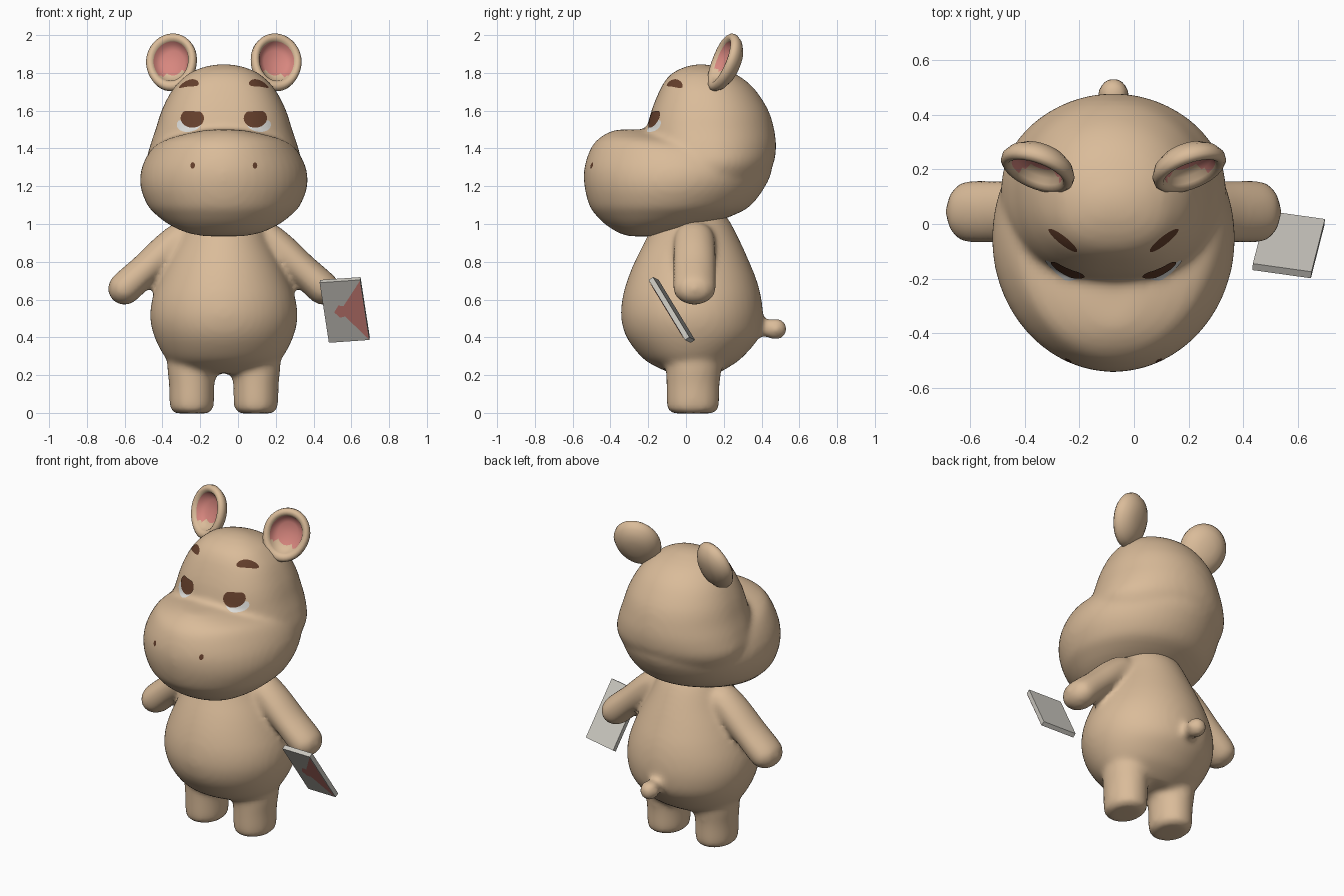
import bpy, bmesh, math
from mathutils import Matrix, Vector
from mathutils.bvhtree import BVHTree

CENTRE = Vector((-0.075, 0, 0))   # the figure's own middle line

cube = bpy.data.objects.get("Cube")
if cube:
    bpy.data.objects.remove(cube, do_unlink=True)


def material(name, rgb):
    m = bpy.data.materials.new(name)
    m.use_nodes = True
    m.diffuse_color = (*rgb, 1)
    m.node_tree.nodes["Principled BSDF"].inputs["Base Color"].default_value = (*rgb, 1)
    return m


tan = material("tan skin", (0.70, 0.50, 0.32))
pink = material("pink", (0.68, 0.24, 0.21))
brown = material("dark brown", (0.13, 0.05, 0.025))
white = material("eye white", (0.72, 0.72, 0.70))
paper = material("paper grey", (0.62, 0.60, 0.55))


def finish(bm, name, mats, location=CENTRE, smooth=True):
    me = bpy.data.meshes.new(name)
    for f in bm.faces:
        f.smooth = smooth
    bm.to_mesh(me)
    bm.free()
    for m in mats:
        me.materials.append(m)
    ob = bpy.data.objects.new(name, me)
    ob.location = location
    bpy.context.collection.objects.link(ob)
    return ob


def refine(rings, steps=4):
    """Run a smooth curve through the rings."""
    pts = [Vector(r) for r in rings]
    out = []
    for i in range(len(pts) - 1):
        b, c = pts[i], pts[i + 1]
        a, d = pts[max(i - 1, 0)], pts[min(i + 2, len(pts) - 1)]
        for k in range(steps):
            t = k / steps
            out.append(0.5 * (2 * b + (c - a) * t + (2 * a - 5 * b + 4 * c - d) * t * t
                              + (3 * b - a - 3 * c + d) * t ** 3))
    return out + [pts[-1]]


def loft(bm, rings, matrix=Matrix(), front_power=2, n=48):
    """Closed form from rings of (z, half width, front y, back y)."""
    loops = []
    for z, w, yf, yb in refine(rings):
        loop = []
        for i in range(n):
            a = math.tau * i / n
            c, s = math.cos(a), math.sin(a)
            e = 2 / (front_power if s < 0 else 2)
            x = w * math.copysign(abs(c) ** e, c)
            y = (yf + yb) / 2 + (yb - yf) / 2 * math.copysign(abs(s) ** e, s)
            loop.append(bm.verts.new(matrix @ Vector((x, y, z))))
        loops.append(loop)
    for lo, hi in zip(loops, loops[1:]):
        for i in range(n):
            j = (i + 1) % n
            bm.faces.new((lo[i], lo[j], hi[j], hi[i]))
    bm.faces.new(loops[0][::-1])
    bm.faces.new(loops[-1])


def blend(ob):
    """Fuse overlapping forms into one soft skin."""
    r = ob.modifiers.new("fuse", 'REMESH')
    r.mode = 'VOXEL'
    r.voxel_size = 0.018
    r.use_smooth_shade = True
    s = ob.modifiers.new("soften", 'SMOOTH')
    s.factor = 0.5
    s.iterations = 8


# Head: skull and wide muzzle
bm = bmesh.new()
loft(bm, [(1.15, .34, -.15, .36), (1.3, .41, -.2, .455), (1.4, .395, -.21, .477),
          (1.5, .362, -.207, .467), (1.6, .33, -.183, .437), (1.7, .28, -.143, .375),
          (1.76, .23, -.11, .315), (1.8, .18, -.07, .25), (1.83, .11, -.01, .17),
          (1.845, .04, .05, .11)], front_power=2.4)
loft(bm, [(.935, .1, -.3, -.17), (.955, .2, -.36, -.08), (1.0, .295, -.43, .12),
          (1.05, .36, -.48, .26), (1.1, .405, -.513, .345), (1.2, .442, -.538, .42),
          (1.3, .434, -.538, .455), (1.4, .38, -.505, .4), (1.45, .3, -.465, .15),
          (1.485, .17, -.41, -.05), (1.5, .08, -.36, -.15)])
head = finish(bm, "head", [tan])
blend(head)

# Body with legs, arms and tail
bm = bmesh.new()
loft(bm, [(.21, .18, -.08, .17), (.25, .26, -.17, .24), (.3, .315, -.24, .305),
          (.4, .367, -.315, .387), (.5, .39, -.343, .407), (.6, .38, -.338, .4),
          (.7, .345, -.312, .375), (.8, .3, -.272, .335), (.9, .25, -.222, .29),
          (1.0, .21, -.175, .24), (1.06, .19, -.15, .2)])
slope = math.atan2(-.325, .295)
for s in (1, -1):
    loft(bm, [(-.003, .08, -.06, .13), (.01, .105, -.09, .163), (.04, .117, -.102, .175),
              (.15, .12, -.104, .178), (.25, .13, -.105, .19), (.36, .12, -.1, .2)],
         Matrix.Translation((s * .17, 0, 0)))
    arm = [(-.088, .02, .03), (-.075, .048, .065), (-.045, .075, .098), (0, .088, .114),
           (.15, .085, .114), (.3, .09, .112), (.42, .08, .1), (.47, .05, .06)]
    loft(bm, [(z, w, -y, y) for z, w, y in arm],
         Matrix.Translation((s * .525, .045, .66)) @ Matrix.Rotation(s * slope, 4, 'Y'))
tail = [(.33, .035), (.42, .045), (.47, .058), (.51, .048), (.535, .018)]
loft(bm, [(z, r, -r, r) for z, r in tail],
     Matrix.Translation((0, 0, .445)) @ Matrix.Rotation(-math.pi / 2, 4, 'X'))
blend(finish(bm, "body", [tan]))

# Ears: dished cups with pink lining
cup = [(0, -.062), (.045, -.058), (.085, -.047), (.12, -.022), (.138, .008), (.137, .03),
       (.125, .043), (.108, .042), (.096, .028), (.088, .005), (.06, -.012), (0, -.02)]
for s, side in ((1, "left"), (-1, "right")):
    bm = bmesh.new()
    n = 40
    loops = []
    for r, d in cup:
        loop = []
        for i in range(n):
            c, q = math.cos(math.tau * i / n), math.sin(math.tau * i / n)
            loop.append(bm.verts.new((r * c, -d, r * q * (1.08 if q > 0 else 1.25))))
        loops.append(loop)
    for k, (lo, hi) in enumerate(zip(loops, loops[1:])):
        for i in range(n):
            j = (i + 1) % n
            f = bm.faces.new((lo[i], lo[j], hi[j], hi[i]))
            if k >= 8 and f.calc_center_median().z > -.062:
                f.material_index = 1
    bmesh.ops.remove_doubles(bm, verts=bm.verts, dist=1e-5)
    bmesh.ops.recalc_face_normals(bm, faces=bm.faces)
    bm.transform(Matrix.Translation((s * .272, .22, 1.86))
                 @ Matrix.Rotation(s * .33, 4, 'Z') @ Matrix.Rotation(-.35, 4, 'X')
                 @ Matrix.Rotation(s * .25, 4, 'Y'))
    finish(bm, side + "_ear", [tan, pink])

# Face details: thin patches laid on the head
bpy.context.view_layer.update()
surface = BVHTree.FromObject(head, bpy.context.evaluated_depsgraph_get())


def patch(name, mat, centre, rx, ry, tilt=0, lid=1, lift=.003, from_top=False):
    bm = bmesh.new()
    n, rows = 28, 6
    ray = Vector((0, 0, -1)) if from_top else Vector((0, 1, 0))

    def place(u, v):
        u, v = (u * math.cos(tilt) - v * math.sin(tilt) + centre[0],
                u * math.sin(tilt) + v * math.cos(tilt) + centre[1])
        start = Vector((u, v, 3)) if from_top else Vector((u, -2, v))
        hit = surface.ray_cast(start, ray)[0]
        return bm.verts.new((hit if hit else start) - ray * lift)

    middle = place(0, 0)
    last = None
    for k in range(1, rows + 1):
        t = k / rows
        loop = []
        for i in range(n):
            a = math.tau * i / n
            loop.append(place(t * rx * math.cos(a), t * ry * min(math.sin(a), lid)))
        for i in range(n):
            j = (i + 1) % n
            if last:
                bm.faces.new((last[i], loop[i], loop[j], last[j]))
            else:
                bm.faces.new((middle, loop[i], loop[j]))
        last = loop
    finish(bm, name, [mat])


for s, side in ((1, "left"), (-1, "right")):
    patch(side + "_eye_white", white, (s * .185, 1.53), .065, .042, -s * .15, .6)
    patch(side + "_iris", brown, (s * .167, 1.56), .062, .05, s * .05, .75, .007)
    patch(side + "_nostril", brown, (s * .165, 1.31), .012, .017)
    patch(side + "_eyebrow", brown, (s * .185, -.06), .066, .015, s * .67, lift=.004,
          from_top=True)

# Letter held out by the left hand
across = Vector((.215, -.03, .015)).normalized()
normal = across.cross(Vector((0, .205, -.33))).normalized()
down = normal.cross(across)
frame = Matrix((across, down, normal)).transposed().to_4x4()
spot = Vector((.565, -.075, .545))
bm = bmesh.new()
bmesh.ops.create_cube(bm, size=1, matrix=Matrix.Diagonal((.217, .375, .028, 1)))
bm.transform(frame)
finish(bm, "envelope", [paper], spot, smooth=False)

bm = bmesh.new()
outline = [(.106, -.182), (0, -.035), (-.028, -.04), (-.055, 0), (-.028, .036), (0, .03),
           (.106, .182)]
flap = bm.faces.new([bm.verts.new((x, y, -.017)) for x, y in outline])
flap.normal_update()
if flap.normal.z > 0:
    flap.normal_flip()
bm.transform(frame)
finish(bm, "envelope_flap", [pink], spot, smooth=False)
